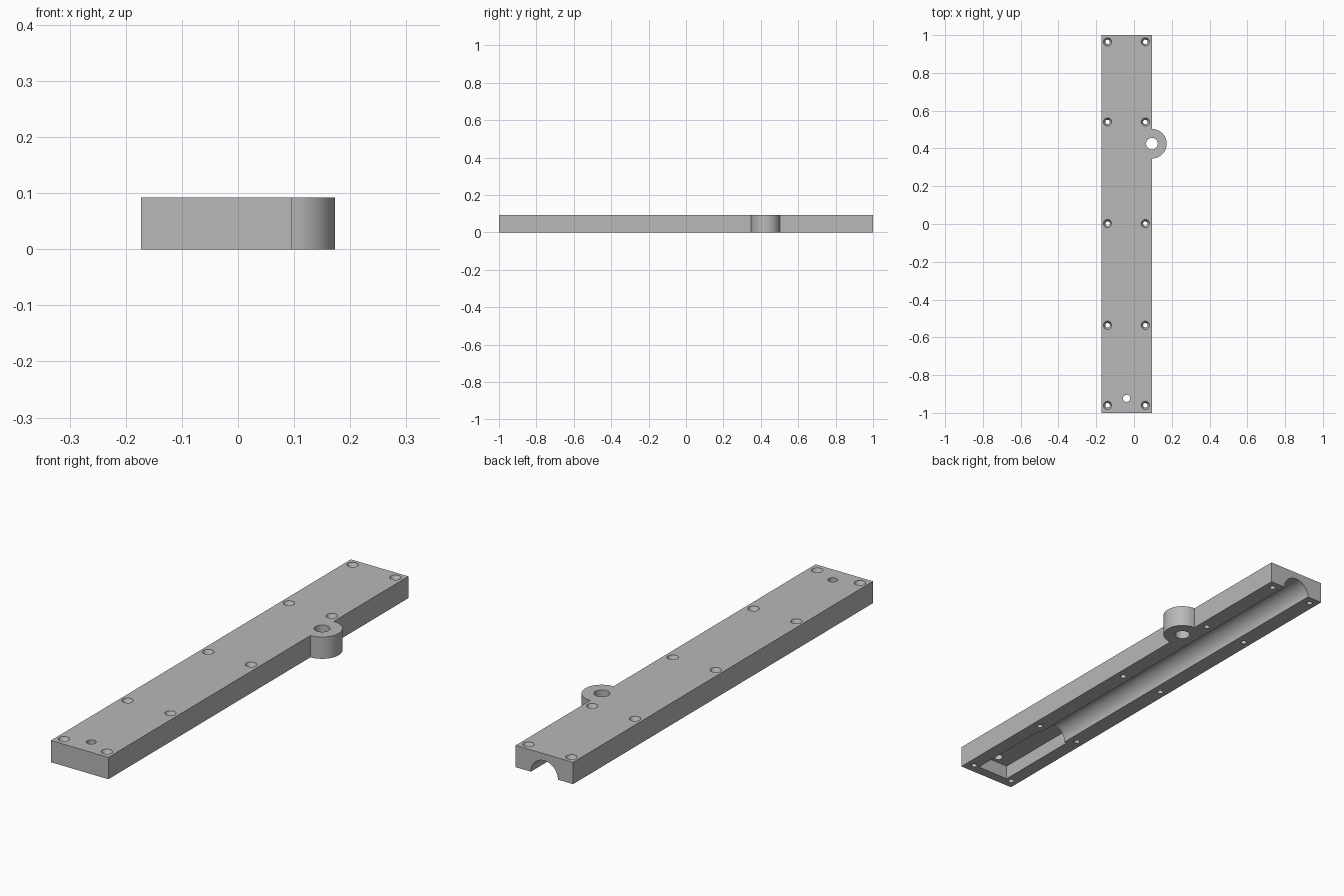
import bpy, bmesh
from math import sin, cos, pi, radians

if "Cube" in bpy.data.objects:
    bpy.data.objects.remove(bpy.data.objects["Cube"])

LEFT, RIGHT, HEIGHT = -0.173, 0.095, 0.092
MID = (LEFT + RIGHT) / 2
BOSS_Y, BOSS_R = 0.425, 0.078

grey = bpy.data.materials.new("plain grey")
grey.use_nodes = True
colour = (0.48, 0.48, 0.48, 1)
grey.diffuse_color = colour
grey.node_tree.nodes["Principled BSDF"].inputs["Base Color"].default_value = colour


def make_object(name, bm):
    bmesh.ops.recalc_face_normals(bm, faces=bm.faces)
    mesh = bpy.data.meshes.new(name)
    bm.to_mesh(mesh)
    bm.free()
    mesh.materials.append(grey)
    obj = bpy.data.objects.new(name, mesh)
    bpy.context.collection.objects.link(obj)
    return obj


def extrude(name, points, direction):
    """Solid from a closed outline pushed along a direction."""
    bm = bmesh.new()
    face = bm.faces.new([bm.verts.new(p) for p in points])
    result = bmesh.ops.extrude_face_region(bm, geom=[face], use_keep_orig=True)
    moved = [v for v in result["geom"] if isinstance(v, bmesh.types.BMVert)]
    bmesh.ops.translate(bm, verts=moved, vec=direction)
    return make_object(name, bm)


def turned(name, x, y, profile, sides=32):
    """Solid of revolution about a vertical axis from (radius, z) pairs."""
    bm = bmesh.new()
    rings = [[bm.verts.new((x + r * cos(2 * pi * i / sides),
                            y + r * sin(2 * pi * i / sides), z))
              for i in range(sides)] for r, z in profile]
    for low, high in zip(rings, rings[1:]):
        for i in range(sides):
            j = (i + 1) % sides
            bm.faces.new((low[i], low[j], high[j], high[i]))
    bm.faces.new(rings[0])
    bm.faces.new(rings[-1])
    return make_object(name, bm)


def cut(body, cutter):
    cutter.hide_render = True
    mod = body.modifiers.new("cut", "BOOLEAN")
    mod.operation = "DIFFERENCE"
    mod.solver = "EXACT"
    mod.object = cutter
    bpy.context.view_layer.objects.active = body
    bpy.ops.object.modifier_apply(modifier=mod.name)
    bpy.data.objects.remove(cutter)


# Bar with the round side lug in one outline
arc = [(RIGHT + BOSS_R * cos(a), BOSS_Y + BOSS_R * sin(a), 0)
       for a in (radians(-90 + 180 * i / 40) for i in range(41))]
outline = [(LEFT, -1, 0), (RIGHT, -1, 0)] + arc + [(RIGHT, 1, 0), (LEFT, 1, 0)]
bar = extrude("mounting_bar", outline, (0, 0, HEIGHT))

# Half-round channel underneath, open at the back
R = 0.063
channel = [(MID + R * cos(a), -0.571, R * sin(a))
           for a in (pi * i / 40 for i in range(41))]
channel += [(MID - R, -0.571, -0.05), (MID + R, -0.571, -0.05)]
cut(bar, extrude("channel_cutter", channel, (0, 1.7, 0)))

# Rectangular pocket at the front of the channel
W = 0.075
pocket = [(MID - W, -0.957, -0.05), (MID + W, -0.957, -0.05),
          (MID + W, -0.957, 0.06), (MID - W, -0.957, 0.06)]
cut(bar, extrude("pocket_cutter", pocket, (0, 0.387, 0)))

# Lug hole and cable hole
for x, y, r in ((RIGHT, BOSS_Y, 0.031), (MID, -0.923, 0.019)):
    cut(bar, turned("hole_cutter", x, y, [(r, -0.1), (r, 0.2)]))

# Countersunk screw holes in two rows
screw = [(0.012, -0.1), (0.012, HEIGHT - 0.022), (0.022, HEIGHT - 0.002), (0.022, 0.2)]
for x in (MID - 0.101, MID + 0.099):
    for y in (-0.96, -0.536, 0.002, 0.54, 0.964):
        cut(bar, turned("screw_cutter", x, y, screw, 24))

# Smooth round walls, crisp edges
bpy.ops.object.select_all(action="DESELECT")
bar.select_set(True)
bpy.context.view_layer.objects.active = bar
bpy.ops.object.shade_smooth_by_angle(angle=radians(25))
